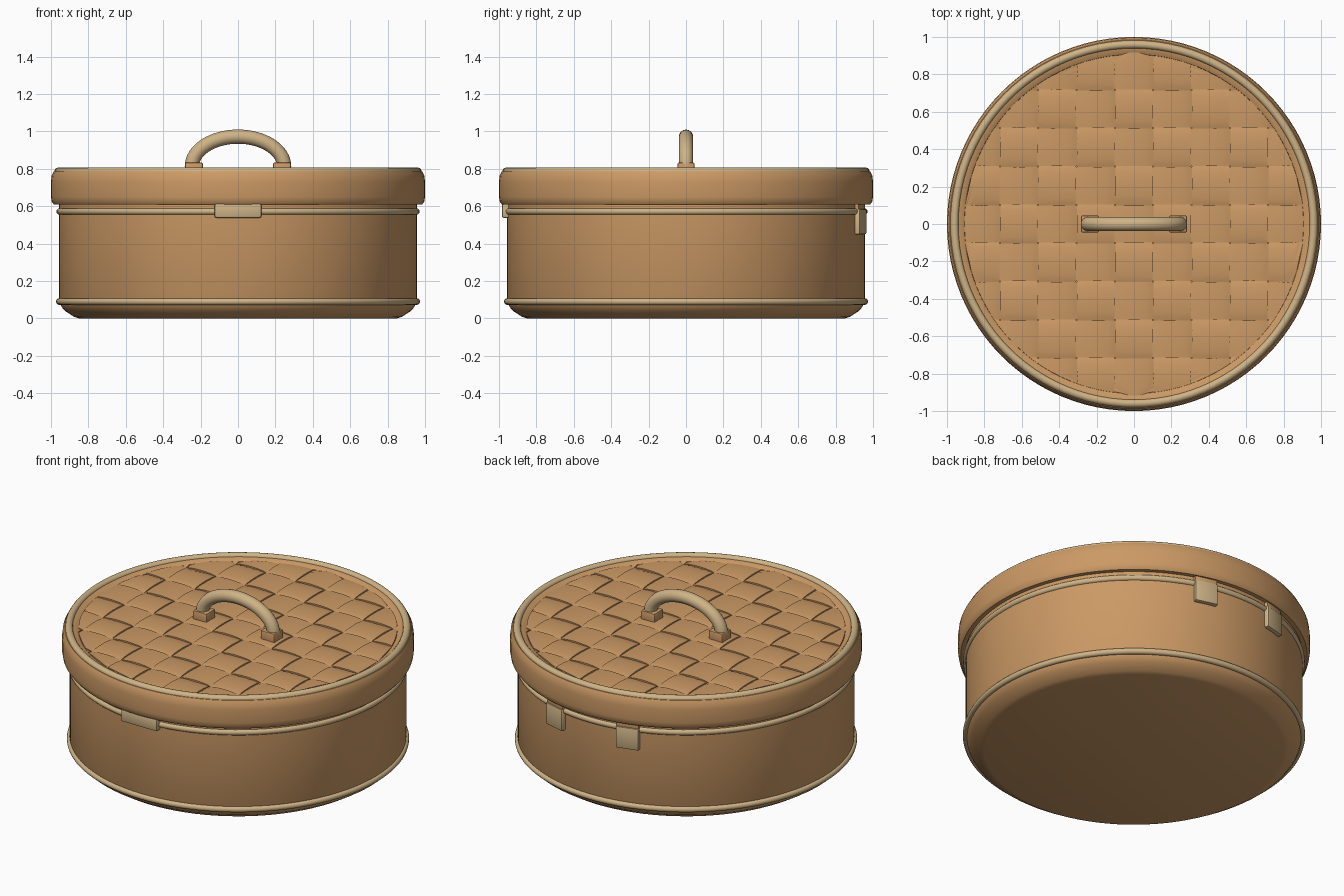
import bpy, bmesh, math
from mathutils import Matrix, Vector

if "Cube" in bpy.data.objects:
    bpy.data.objects.remove(bpy.data.objects["Cube"])

def mat(name, col):
    m = bpy.data.materials.new(name)
    m.diffuse_color = (*col, 1)
    m.use_nodes = True
    m.node_tree.nodes["Principled BSDF"].inputs["Base Color"].default_value = m.diffuse_color
    return m

BROWN = mat("wicker brown", (0.60, 0.32, 0.13))
TAN = mat("pale cane", (0.62, 0.45, 0.24))

def finish(name, bm, m, angle=40):
    bmesh.ops.recalc_face_normals(bm, faces=bm.faces)
    me = bpy.data.meshes.new(name)
    bm.to_mesh(me)
    bm.free()
    me.materials.append(m)
    ob = bpy.data.objects.new(name, me)
    bpy.context.collection.objects.link(ob)
    bpy.ops.object.select_all(action='DESELECT')
    ob.select_set(True)
    bpy.context.view_layer.objects.active = ob
    bpy.ops.object.shade_smooth_by_angle(angle=math.radians(angle))
    return ob

def lathe(name, prof, m, closed=False, seg=96):
    bm = bmesh.new()
    vs = [bm.verts.new((r, 0, z)) for r, z in prof]
    es = [bm.edges.new(p) for p in zip(vs, vs[1:])]
    if closed:
        es.append(bm.edges.new((vs[-1], vs[0])))
    bmesh.ops.spin(bm, geom=vs + es, cent=(0, 0, 0), axis=(0, 0, 1),
                   angle=2 * math.pi, steps=seg)
    bmesh.ops.remove_doubles(bm, verts=bm.verts, dist=1e-5)
    return finish(name, bm, m)

def ring(name, major, minor, z):
    prof = [(major + minor * math.cos(a), z + minor * math.sin(a))
            for a in (i * math.pi / 6 for i in range(12))]
    return lathe(name, prof, TAN, True)

def box(name, lo, hi, m, bevel=0.008, turn=0):
    bm = bmesh.new()
    size = Vector(hi) - Vector(lo)
    mid = (Vector(hi) + Vector(lo)) / 2
    bmesh.ops.create_cube(bm, size=1, matrix=Matrix.Rotation(turn, 4, 'Z')
                          @ Matrix.Translation(mid) @ Matrix.Diagonal((*size, 1)))
    bmesh.ops.bevel(bm, geom=bm.edges[:], offset=bevel, segments=2,
                    profile=0.5, affect='EDGES')
    return finish(name, bm, m)

# Hollow body with a chamfered foot
lathe("basket_body", [(0, 0), (0.85, 0), (0.875, 0.008), (0.925, 0.04), (0.942, 0.06),
                      (0.957, 0.09), (0.957, 0.63), (0.925, 0.63), (0.925, 0.06),
                      (0.88, 0.03), (0, 0.03)], BROWN)
ring("bottom_band", 0.955, 0.018, 0.09)
ring("upper_band", 0.953, 0.018, 0.572)

# Lid shell with a recessed top
lathe("lid", [(0, 0.752), (0.90, 0.752), (0.907, 0.775), (0.935, 0.79), (0.965, 0.79),
              (0.985, 0.785), (0.996, 0.765), (1.0, 0.73), (1.0, 0.65), (0.996, 0.625),
              (0.985, 0.61), (0.96, 0.61), (0.96, 0.72), (0, 0.72)], BROWN)
ring("lid_rim", 0.96, 0.022, 0.785)

# Woven strips, clipped to the round lid
P, R, Z, AMP = 0.205, 0.906, 0.773, 0.011

def strip(k, along_x):
    bm = bmesh.new()
    c, nu, nv = k * P, 72, 8
    sign = (1 if along_x else -1) * (-1) ** k
    rows = []
    for j in range(nv + 1):
        t = 2 * j / nv - 1
        b = c + t * 0.1
        half = math.sqrt(max(R * R - b * b, 0.0004))
        row = []
        for i in range(nu + 1):
            a = (2 * i / nu - 1) * half
            w = math.cos(math.pi * a / P) * sign
            w = math.copysign(abs(w) ** 0.6, w)
            z = Z + AMP * w - 0.003 * t * t
            row.append(bm.verts.new((a, b, z) if along_x else (b, a, z)))
        rows.append(row)
    for r0, r1 in zip(rows, rows[1:]):
        for i in range(nu):
            bm.faces.new((r0[i], r0[i + 1], r1[i + 1], r1[i]))
    # thickness downwards
    geo = bmesh.ops.extrude_face_region(bm, geom=bm.faces[:])["geom"]
    for v in geo:
        if isinstance(v, bmesh.types.BMVert):
            v.co.z -= 0.01
    finish("weave_strip_" + ("across" if along_x else "along"), bm, BROWN, 50)

for k in range(-4, 5):
    strip(k, True)
    strip(k, False)

# Arched carrying handle
bm = bmesh.new()
N, S, loops = 32, 14, []
for i in range(N + 1):
    a = math.pi * i / N
    p = Vector((0.247 * math.cos(a), 0, 0.812 + 0.16 * math.sin(a)))
    n = Vector((0.16 * math.cos(a), 0, 0.247 * math.sin(a))).normalized()
    loops.append([bm.verts.new(p + 0.038 * (n * math.cos(q) + Vector((0, math.sin(q), 0))))
                  for q in (2 * math.pi * s / S for s in range(S))])
for l0, l1 in zip(loops, loops[1:]):
    for s in range(S):
        bm.faces.new((l0[s], l0[(s + 1) % S], l1[(s + 1) % S], l1[s]))
bm.faces.new(loops[0])
bm.faces.new(loops[-1])
finish("handle", bm, TAN)
for s in (-1, 1):
    box("handle_foot", (s * 0.235 - 0.048, -0.045, 0.76), (s * 0.235 + 0.048, 0.045, 0.834), BROWN)

# Front clasp
box("front_clasp", (-0.125, -0.985, 0.538), (0.125, -0.94, 0.614), TAN, 0.01)

# Back hinges, turned to follow the wall
for s in (-1, 1):
    turn = -s * math.radians(15)
    box("hinge_plate", (-0.07, 0.945, 0.45), (0.07, 0.982, 0.585), TAN, 0.008, turn)
    box("hinge_knuckle", (-0.07, 0.93, 0.57), (0.07, 0.975, 0.622), BROWN, 0.012, turn)
